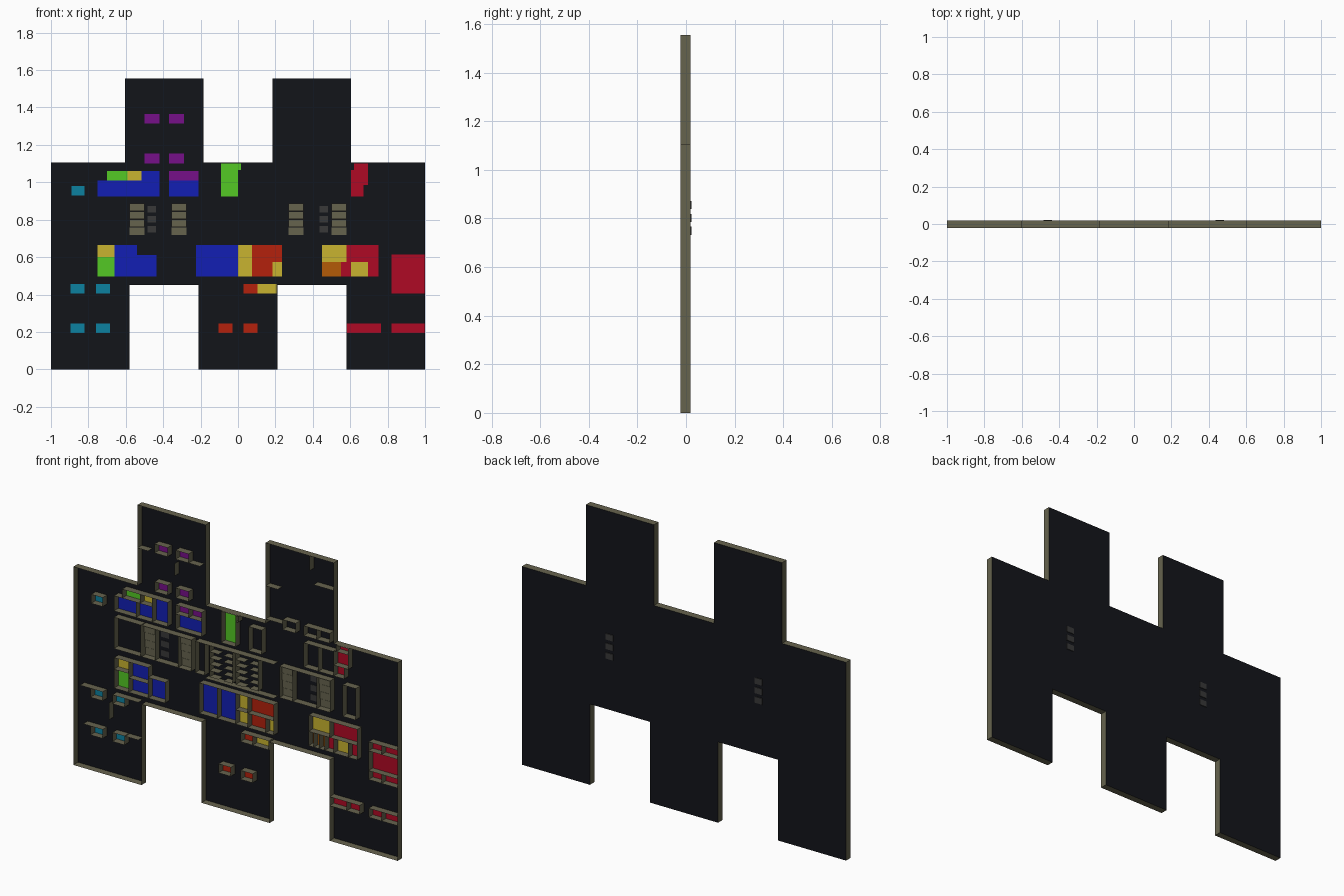
import bpy, bmesh

FLOOR_Y, TOP_Y = 0.018, -0.022   # back plate and front rim of the walls


def material(name, rgb):
    m = bpy.data.materials.new(name)
    m.diffuse_color = tuple(c ** 2.2 for c in rgb) + (1,)
    return m


OLIVE = material("wall_olive", (0.40, 0.39, 0.31))
DARK = material("floor_dark", (0.10, 0.105, 0.125))
GREY = material("tread_grey", (0.23, 0.23, 0.23))


def finish(name, bm, mat):
    me = bpy.data.meshes.new(name)
    bm.to_mesh(me)
    bm.free()
    me.materials.append(mat)
    ob = bpy.data.objects.new(name, me)
    bpy.context.collection.objects.link(ob)
    return ob


def strip(bm, pts, closed=False):
    """Paper-thin wall following a plan path of (x, z) points."""
    pts = list(pts) + ([pts[0]] if closed else [])
    for (x0, z0), (x1, z1) in zip(pts, pts[1:]):
        bm.faces.new([bm.verts.new(p) for p in (
            (x0, FLOOR_Y, z0), (x1, FLOOR_Y, z1), (x1, TOP_Y, z1), (x0, TOP_Y, z0))])


def corners(r):
    x0, x1, z0, z1 = r
    return [(x0, z0), (x1, z0), (x1, z1), (x0, z1)]


def patch(bm, r, y):
    bm.faces.new([bm.verts.new((x, y, z)) for x, z in corners(r)])


def box(bm, r, y0, y1):
    x0, x1, z0, z1 = r
    for v in bmesh.ops.create_cube(bm, size=1)["verts"]:
        v.co.x = x1 if v.co.x > 0 else x0
        v.co.y = y1 if v.co.y > 0 else y0
        v.co.z = z1 if v.co.z > 0 else z0


def rooms(name, rgb, rects):
    """Coloured floor patches, each enclosed by walls."""
    fl, wl = bmesh.new(), bmesh.new()
    for r in rects:
        patch(fl, r, FLOOR_Y - 0.001)
        strip(wl, corners(r), True)
    finish(name + "_room_floors", fl, material(name, rgb))
    finish(name + "_room_walls", wl, OLIVE)


# Main floor: central block, three wings below, two above
bm = bmesh.new()
for r in [(-1, 1, .45, 1.105), (-1, -.58, 0, .45), (-.21, .21, 0, .45), (.58, 1, 0, .45),
          (-.605, -.185, 1.105, 1.555), (.185, .605, 1.105, 1.555)]:
    patch(bm, r, FLOOR_Y)
finish("main_floor", bm, DARK)

# Outer walls around the same outline
outline = [(-1, 0), (-.58, 0), (-.58, .45), (-.21, .45), (-.21, 0), (.21, 0), (.21, .45),
           (.58, .45), (.58, 0), (1, 0), (1, 1.105), (.605, 1.105), (.605, 1.555),
           (.185, 1.555), (.185, 1.105), (-.185, 1.105), (-.185, 1.555),
           (-.605, 1.555), (-.605, 1.105), (-1, 1.105)]
bm = bmesh.new()
strip(bm, outline, True)
finish("outer_walls", bm, OLIVE)

# Coloured rooms (x0, x1, z0, z1)
rooms("purple", (.46, .09, .53), [
    (-.50, -.42, 1.315, 1.365), (-.37, -.29, 1.315, 1.365), (-.50, -.42, 1.10, 1.155),
    (-.37, -.29, 1.10, 1.155), (-.37, -.29, 1.01, 1.06), (-.29, -.21, 1.01, 1.06)])
rooms("blue", (.10, .14, .70), [
    (-.75, -.615, .925, 1.01), (-.615, -.515, .925, 1.01), (-.515, -.42, .925, 1.06),
    (-.37, -.21, .925, 1.01), (-.66, -.54, .575, .665), (-.66, -.54, .495, .575),
    (-.54, -.435, .495, .61), (-.225, -.115, .495, .665), (-.115, 0, .495, .665)])
rooms("green", (.33, .78, .16), [
    (-.70, -.59, 1.01, 1.06), (-.09, 0, .925, 1.10), (0, .015, 1.065, 1.10),
    (-.75, -.66, .495, .60)])
rooms("yellow", (.78, .70, .20), [
    (-.59, -.515, 1.01, 1.06), (-.75, -.66, .60, .665), (0, .075, .575, .665),
    (0, .075, .495, .575), (.185, .235, .495, .575), (.105, .205, .405, .455),
    (.45, .58, .575, .665), (.605, .695, .495, .575)])
rooms("cyan", (.08, .50, .62), [
    (-.89, -.82, .93, .98)] + [
    (x, x + .075, z, z + .05) for x in (-.895, -.76) for z in (.405, .195)])
rooms("vermilion", (.70, .15, .08), [
    (.075, .235, .575, .665), (.075, .185, .495, .575), (.03, .105, .405, .455),
    (-.105, -.03, .195, .245), (.03, .105, .195, .245)])
rooms("orange", (.70, .36, .06), [
    (.45, .482, .495, .575), (.482, .515, .495, .575), (.515, .55, .495, .575)])
rooms("red", (.68, .07, .16), [
    (.62, .695, 1.065, 1.10), (.605, .695, .985, 1.065), (.605, .67, .925, .985),
    (.58, .75, .575, .665), (.55, .605, .495, .575), (.695, .75, .495, .575),
    (.82, .90, .565, .615), (.90, 1, .565, .615), (.82, 1, .455, .565),
    (.82, .90, .405, .455), (.90, 1, .405, .455), (.58, .685, .195, .245),
    (.685, .765, .195, .245), (.82, .90, .195, .245), (.90, 1, .195, .245)])

# Plain rooms without coloured floor
bm = bmesh.new()
for r in [(-.75, -.585, .715, .89), (-.25, -.19, .715, .89), (.66, .74, .715, .89),
          (.08, .16, .925, 1.06), (.42, .51, .925, 1.06), (.51, .605, .925, 1.06),
          (.29, .37, 1.10, 1.155), (.42, .50, 1.10, 1.155), (.50, .58, 1.10, 1.155)]:
    strip(bm, corners(r), True)
finish("plain_room_walls", bm, OLIVE)

# Partition stubs in the wings
bm = bmesh.new()
for x0, z0, x1, z1 in [(-.605, 1.315, -.54, 1.315), (-.29, 1.315, -.22, 1.315),
                       (-.375, 1.22, -.375, 1.29), (.185, 1.315, .26, 1.315),
                       (.455, 1.47, .455, 1.555), (.48, 1.40, .605, 1.40),
                       (.185, 1.13, .29, 1.13), (-.78, .31, -.78, .405),
                       (-.96, .455, -.89, .455), (-.94, .245, -.89, .245),
                       (-.685, .455, -.60, .455), (-.68, .245, -.60, .245)]:
    strip(bm, [(x0, z0), (x1, z1)])
finish("wing_partitions", bm, OLIVE)

# Stall dividers in the central block
bm = bmesh.new()
for x0, side in ((-.16, 1), (-.02, -1), (0, 1), (.14, -1)):
    strip(bm, [(x0, .715), (x0, .89)])
    for i in range(6):
        z = .715 + i * .035
        strip(bm, [(x0, z), (x0 + side * .055, z)])
strip(bm, [(-.19, .89), (.235, .89)])
strip(bm, [(-.19, .70), (.235, .70)])
finish("stall_dividers", bm, OLIVE)

# Stair cores: two raised flights each, with shaft walls and sunken treads
flights, shafts, sunken = bmesh.new(), bmesh.new(), bmesh.new()
for xs, xm in (((-.58, -.355), -.485), ((.27, .50), .435)):
    for x in xs:
        strip(shafts, corners((x, x + .082, .715, .89)), True)
        for i in range(4):
            z = .717 + i * .043
            y = FLOOR_Y - .003 - .004 * i
            box(flights, (x, x + .08, z, z + .040), y - .003, y)
    strip(shafts, [(xs[0] + .082, .89), (xs[1], .89)])
    strip(shafts, [(xs[0] + .082, .715), (xs[1], .715)])
    for z in (.732, .785, .838):
        box(sunken, (xm, xm + .047, z, z + .034), FLOOR_Y - .002, .022)
finish("stair_treads", flights, OLIVE)
finish("stair_shaft_walls", shafts, OLIVE)
finish("sunken_treads", sunken, GREY)
